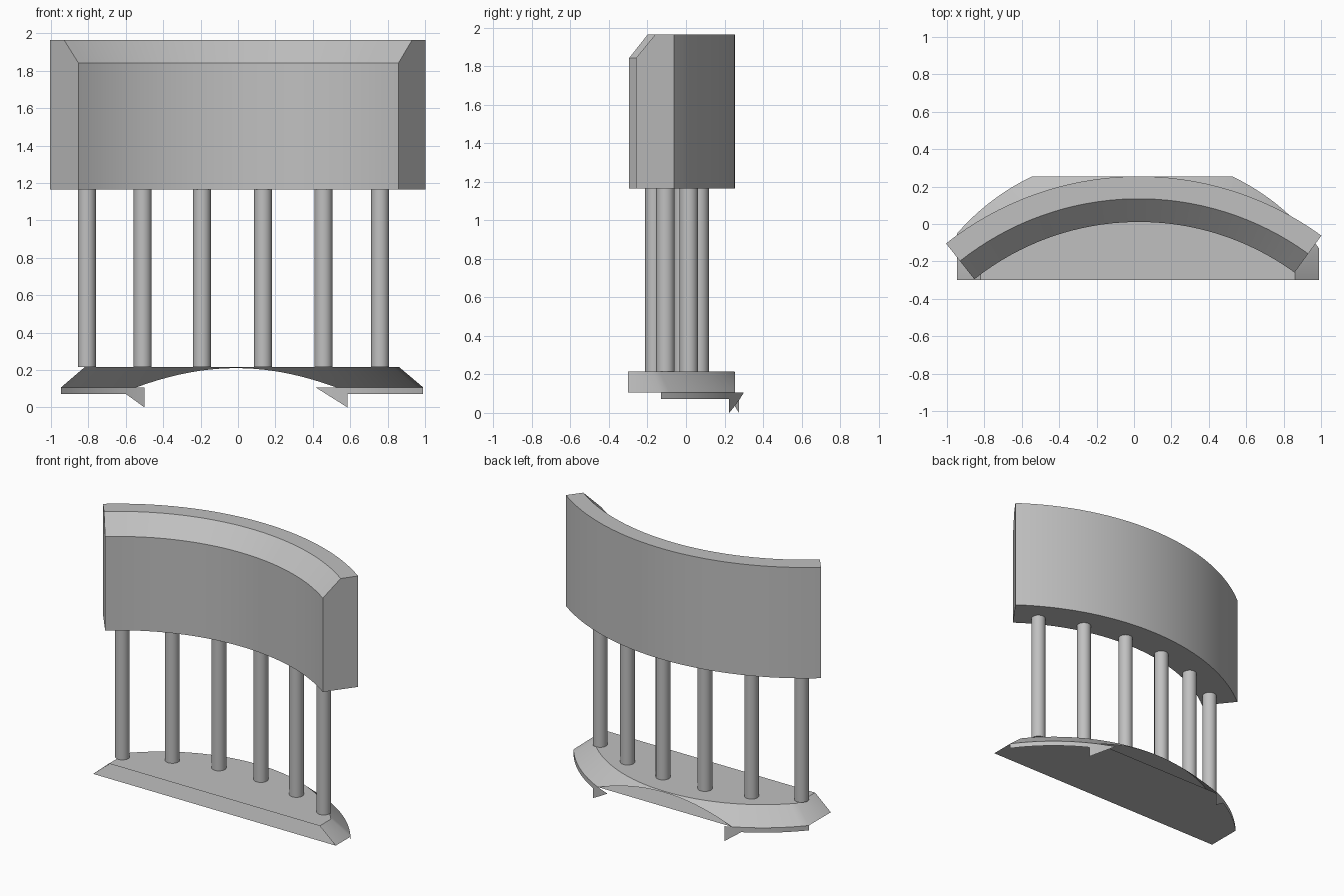
import bpy, bmesh, math

cube = bpy.data.objects.get("Cube")
if cube:
    bpy.data.objects.remove(cube, do_unlink=True)

grey = bpy.data.materials.new("plain grey")
grey.use_nodes = True
colour = (0.53, 0.53, 0.53, 1)
grey.diffuse_color = colour
grey.node_tree.nodes["Principled BSDF"].inputs["Base Color"].default_value = colour


def finish(bm, name, closed=True):
    bmesh.ops.remove_doubles(bm, verts=bm.verts, dist=1e-5)
    if closed:
        bmesh.ops.recalc_face_normals(bm, faces=bm.faces)
    mesh = bpy.data.meshes.new(name)
    bm.to_mesh(mesh)
    bm.free()
    mesh.materials.append(grey)
    ob = bpy.data.objects.new(name, mesh)
    bpy.context.collection.objects.link(ob)
    bpy.ops.object.select_all(action='DESELECT')
    ob.select_set(True)
    bpy.context.view_layer.objects.active = ob
    bpy.ops.object.shade_smooth_by_angle(angle=math.radians(30))
    return ob


# Curved upper panel: chamfered section swept along an arc
CX, CY = 0.026, -1.405
section = [(1.416, 1.165), (1.66, 1.165), (1.66, 1.965), (1.54, 1.965), (1.416, 1.842)]
STEPS = 32
bm = bmesh.new()
rings = []
for i in range(STEPS + 1):
    a = math.radians(128.4 + (54.0 - 128.4) * i / STEPS)
    rings.append([bm.verts.new((CX + r * math.cos(a), CY + r * math.sin(a), z))
                  for r, z in section])
n = len(section)
for p, q in zip(rings, rings[1:]):
    for k in range(n):
        bm.faces.new((p[k], p[(k + 1) % n], q[(k + 1) % n], q[k]))
bm.faces.new(rings[0])
bm.faces.new(rings[-1])
finish(bm, "curved_panel")

# Six posts on a shallow arc
for i, x in enumerate((-0.808, -0.51, -0.193, 0.134, 0.457, 0.76)):
    y = -1.508 + math.sqrt(1.582 ** 2 - (x - 0.026) ** 2)
    bm = bmesh.new()
    bmesh.ops.create_cone(bm, cap_ends=True, segments=24, radius1=0.048,
                          radius2=0.048, depth=0.955)
    bmesh.ops.translate(bm, verts=bm.verts, vec=(x, y, 0.215 + 0.955 / 2))
    finish(bm, f"post_{i + 1}")

# Base: outline with straight ends and an arched back
BX, BY, BR = -0.01, -0.864, 1.24
BOTTOM, TOP = 0.107, 0.215


def arc_y(x, r=BR):
    return BY + math.sqrt(r * r - (x - BX) ** 2)


def outline(bm, x0, x1, r, z):
    a0 = math.acos((x0 - BX) / r)
    a1 = math.acos((x1 - BX) / r)
    pts = [(x0, -0.3)]
    for i in range(41):
        a = a0 + (a1 - a0) * i / 40
        pts.append((BX + r * math.cos(a), BY + r * math.sin(a)))
    pts.append((x1, -0.3))
    return [bm.verts.new((x, y, z)) for x, y in pts]


bm = bmesh.new()
low = outline(bm, -0.946, 0.99, BR, BOTTOM)
high = outline(bm, -0.82, 0.862, BR - 0.127, TOP)
bm.faces.new(high[::-1])
bm.faces.new(low)
for i in range(len(low) - 1):
    bm.faces.new((low[i], high[i], high[i + 1], low[i + 1]))
# Trim the back flat; front and back stay open
bmesh.ops.bisect_plane(bm, geom=bm.verts[:] + bm.edges[:] + bm.faces[:],
                       plane_co=(0, 0.255, 0), plane_no=(0, 1, 0), clear_outer=True)
finish(bm, "base_shell", closed=False)


# Thin lips under the base, each with a pointed prong
def lip(name, corners):
    """corners: (x, lower z) along the arc; the upper edge is level."""
    bm = bmesh.new()
    for (xa, za), (xb, zb) in zip(corners, corners[1:]):
        if xa == xb:
            continue
        steps = 12
        for i in range(steps):
            quad = []
            for t in (i / steps, (i + 1) / steps):
                x = xa + (xb - xa) * t
                quad.append((x, arc_y(x), za + (zb - za) * t))
            (x1, y1, z1), (x2, y2, z2) = quad
            pts = [(x2, y2, z2), (x1, y1, z1)]
            if z1 < BOTTOM:
                pts.append((x1, y1, BOTTOM))
            pts.append((x2, y2, BOTTOM))
            bm.faces.new([bm.verts.new(p) for p in pts])
    finish(bm, name, closed=False)


lip("right_lip", [(-0.946, 0.072), (-0.6, 0.072), (-0.5, 0.0)])
lip("left_lip", [(0.415, BOTTOM), (0.585, 0.0), (0.585, 0.072), (0.99, 0.072)])
